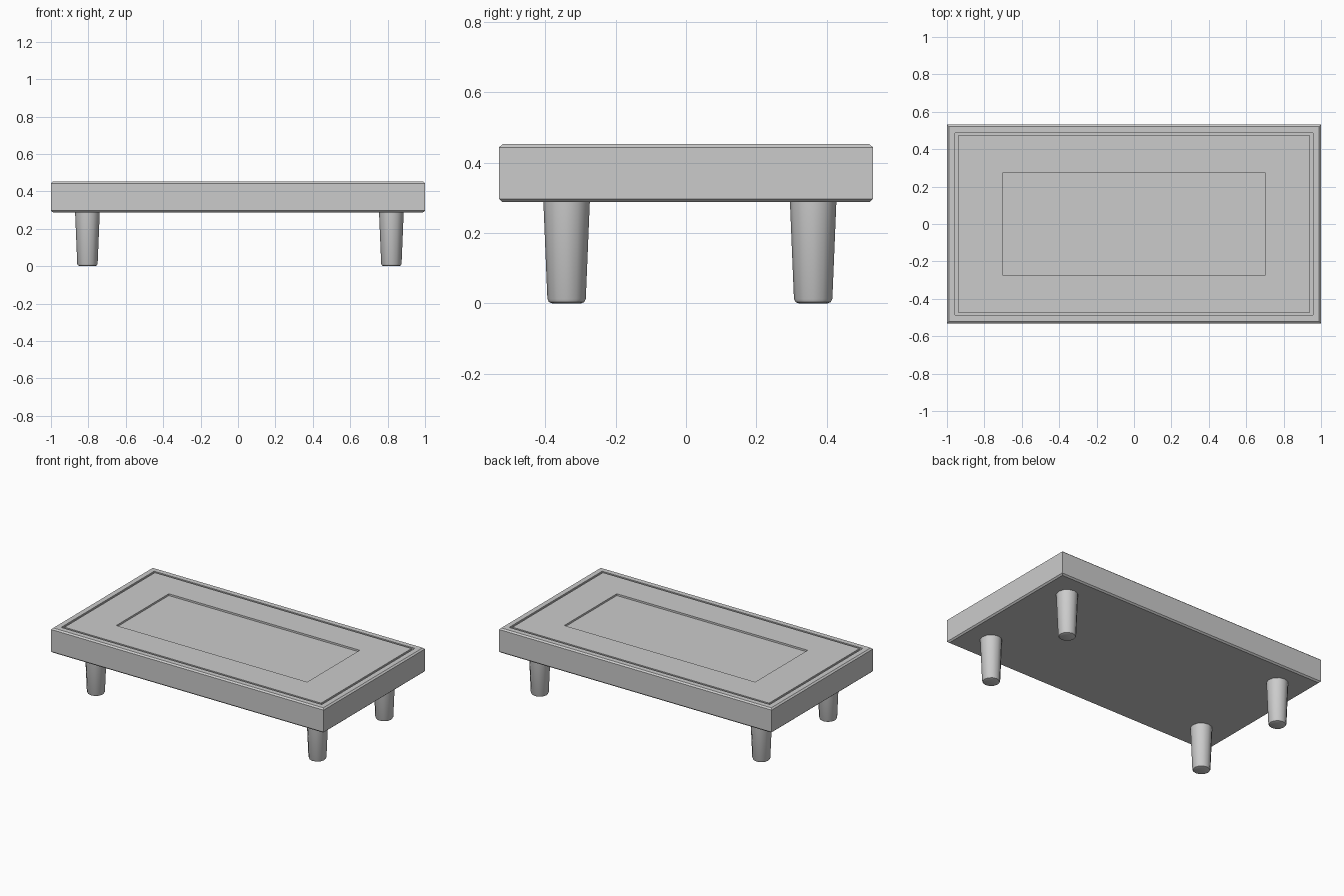
import bpy, bmesh

if "Cube" in bpy.data.objects:
    bpy.data.objects.remove(bpy.data.objects["Cube"])

def new_object(name, bm):
    bmesh.ops.recalc_face_normals(bm, faces=bm.faces)
    mesh = bpy.data.meshes.new(name)
    bm.to_mesh(mesh)
    bm.free()
    obj = bpy.data.objects.new(name, mesh)
    bpy.context.collection.objects.link(obj)
    return obj

# Slab: nested rectangular rings (half x, half y, z) from underside to centre panel
rings = [
    (0.99, 0.521, 0.288), (1.0, 0.531, 0.297),      # lower chamfer
    (1.0, 0.531, 0.443), (0.99, 0.521, 0.452),      # upper chamfer
    (0.956, 0.487, 0.452), (0.956, 0.487, 0.442),   # border groove
    (0.941, 0.474, 0.442), (0.941, 0.474, 0.452),
    (0.70, 0.275, 0.452), (0.70, 0.275, 0.440),     # recessed panel
]
bm = bmesh.new()
loops = [[bm.verts.new((sx * x, sy * y, z))
          for sx, sy in ((-1, -1), (1, -1), (1, 1), (-1, 1))] for x, y, z in rings]
for a, b in zip(loops, loops[1:]):
    for i in range(4):
        j = (i + 1) % 4
        bm.faces.new((a[i], a[j], b[j], b[i]))
bm.faces.new(loops[0][::-1])
bm.faces.new(loops[-1])
new_object("table_top", bm)

# Tapered round leg with a softened foot
def leg(name, x, y):
    bm = bmesh.new()
    bmesh.ops.create_cone(bm, cap_ends=True, segments=12, radius1=0.054,
                          radius2=0.066, depth=0.29)
    bmesh.ops.translate(bm, verts=bm.verts, vec=(0, 0, 0.145))
    foot = [e for e in bm.edges if all(v.co.z < 0.01 for v in e.verts)]
    bmesh.ops.bevel(bm, geom=foot, offset=0.013, segments=2, profile=0.5,
                    affect='EDGES')
    obj = new_object(name, bm)
    obj.location = (x, y, 0)
    bpy.ops.object.select_all(action='DESELECT')
    obj.select_set(True)
    bpy.context.view_layer.objects.active = obj
    bpy.ops.object.shade_smooth_by_angle(angle=0.7)

for side, x in (("left", -0.805), ("right", 0.82)):
    for end, y in (("front", -0.339), ("back", 0.361)):
        leg(f"{end}_{side}_leg", x, y)
